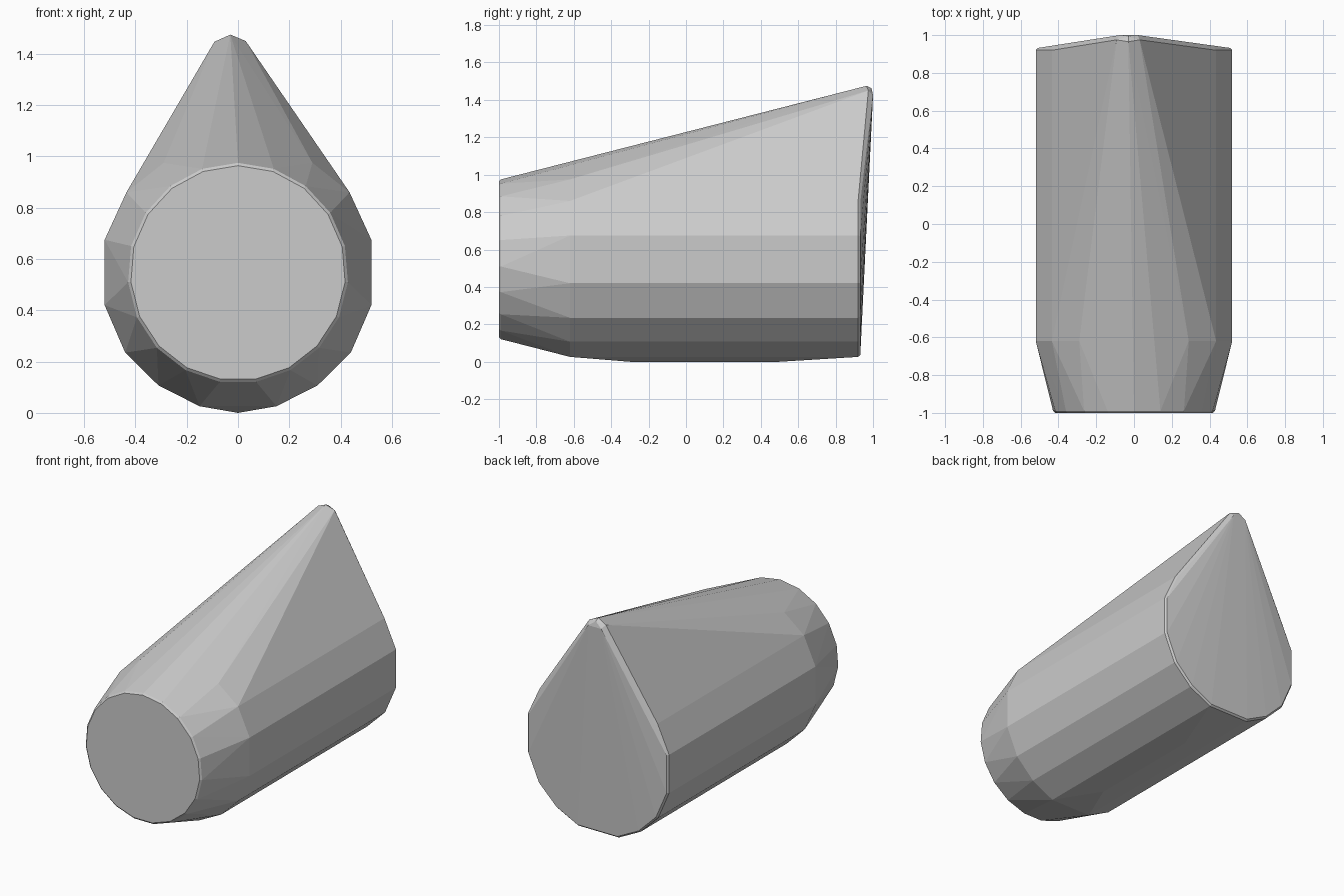
import bpy, bmesh, math

if "Cube" in bpy.data.objects:
    bpy.data.objects.remove(bpy.data.objects["Cube"])

CZ = 0.545  # height of the body axis
points = []


def add_profile(half, y, scale=1.0):
    # mirrored cross-section, optionally shrunk about the body axis
    for x, z in half:
        for s in (-1, 1):
            points.append((s * x * scale, y, CZ + (z - CZ) * scale))


# small round front face with a fine bevelled rim
for y, r in ((-1.0, 0.419), (-0.99, 0.43)):
    for i in range(19):
        a = math.tau * i / 19
        points.append((r * math.sin(a), y, CZ + r * math.cos(a)))

# main body section, wide flat flanks and a rounded belly
belly = [(0.15, 0.026), (0.31, 0.107), (0.44, 0.235), (0.52, 0.42)]
flank = [(0.52, 0.675), (0.435, 0.86)]
crown = [(0.29, 0.975), (0.14, 1.035)]
add_profile(belly + flank + crown, -0.62)
add_profile(belly + flank, 0.92)
add_profile(belly + flank, 0.932, 0.98)

# shallow keel along the underside
points += [(0, -0.3, 0), (0, 0.5, 0), (0, 0.92, 0.03)]

# blunt raised tip at the back
points += [(-0.03, 0.965, 1.475), (-0.092, 0.975, 1.447), (0.03, 0.975, 1.45),
           (-0.03, 0.992, 1.462), (-0.075, 1.0, 1.425), (0.02, 1.0, 1.425)]

# wrap one convex skin over all sections
bm = bmesh.new()
for p in points:
    bm.verts.new(p)
hull = bmesh.ops.convex_hull(bm, input=bm.verts[:])
unused = {v for v in hull["geom_interior"] + hull["geom_unused"]
          if isinstance(v, bmesh.types.BMVert) and not v.link_faces}
bmesh.ops.delete(bm, geom=list(unused), context='VERTS')
bmesh.ops.dissolve_limit(bm, angle_limit=math.radians(1),
                         verts=bm.verts[:], edges=bm.edges[:])
bmesh.ops.recalc_face_normals(bm, faces=bm.faces[:])

mesh = bpy.data.meshes.new("tapered_body")
bm.to_mesh(mesh)
bm.free()
bpy.context.collection.objects.link(bpy.data.objects.new("tapered_body", mesh))
